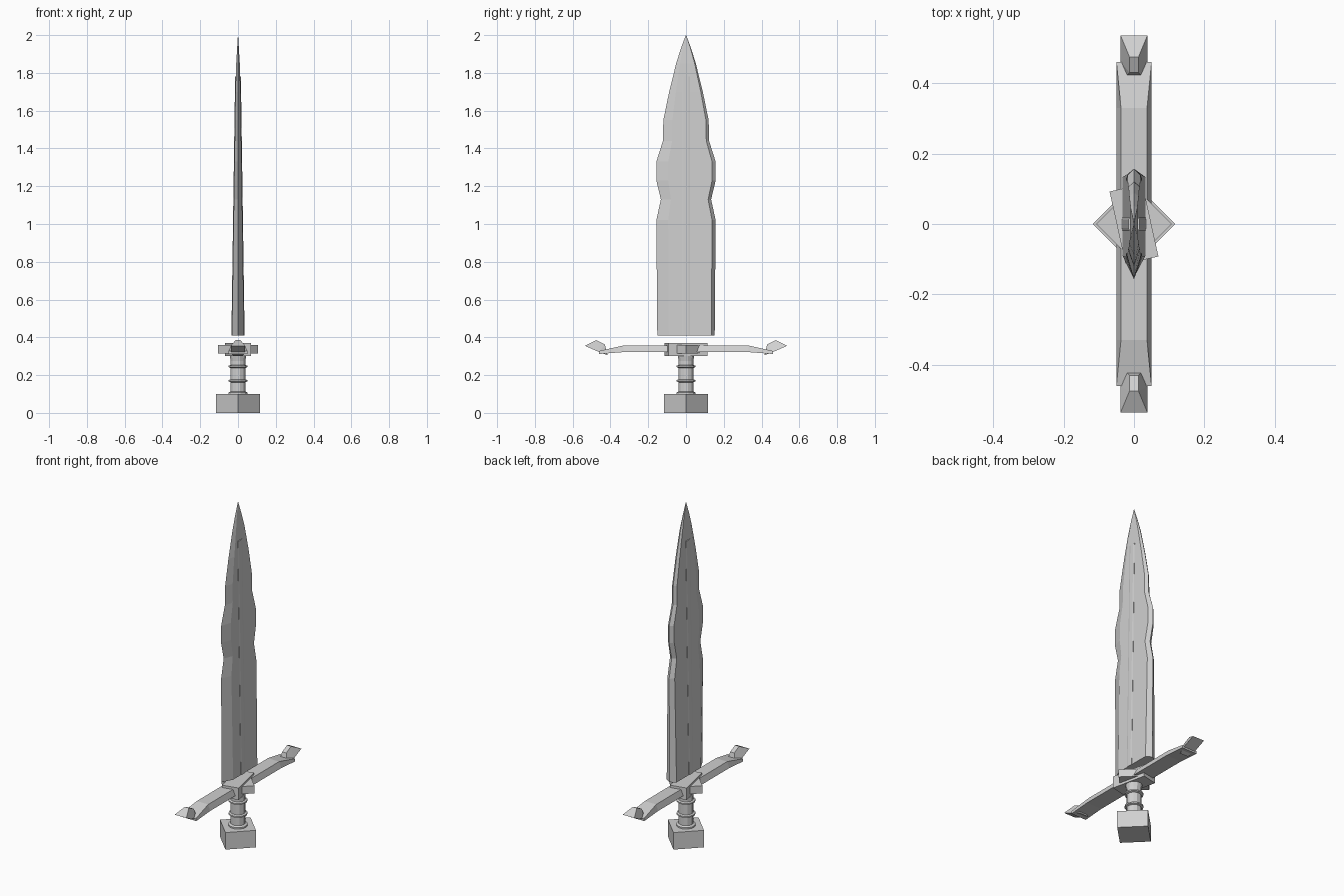
import bpy, bmesh, math
from mathutils import Matrix

if "Cube" in bpy.data.objects:
    bpy.data.objects.remove(bpy.data.objects["Cube"])

steel = bpy.data.materials.new("steel grey")
steel.diffuse_color = (0.63, 0.63, 0.63, 1)
steel.use_nodes = True
steel.node_tree.nodes["Principled BSDF"].inputs["Base Color"].default_value = steel.diffuse_color


def finish(name, bm):
    bmesh.ops.recalc_face_normals(bm, faces=bm.faces[:])
    me = bpy.data.meshes.new(name)
    bm.to_mesh(me)
    bm.free()
    me.materials.append(steel)
    ob = bpy.data.objects.new(name, me)
    bpy.context.collection.objects.link(ob)
    return ob


def loft(name, rings):
    """Skin a closed solid through equal-length point rings."""
    bm = bmesh.new()
    loops = [[bm.verts.new(p) for p in r] for r in rings]
    n = len(loops[0])
    for a, b in zip(loops, loops[1:]):
        for i in range(n):
            j = (i + 1) % n
            bm.faces.new((a[i], a[j], b[j], b[i]))
    bm.faces.new(loops[0])
    bm.faces.new(loops[-1])
    return finish(name, bm)


def ngon(r, z, n):
    return [(r * math.cos(2 * math.pi * (i + .5) / n),
             r * math.sin(2 * math.pi * (i + .5) / n), z) for i in range(n)]


def box(name, size, z, angle):
    bm = bmesh.new()
    bmesh.ops.create_cube(bm, size=1, matrix=Matrix.Translation((0, 0, z))
                          @ Matrix.Rotation(angle, 4, 'Z')
                          @ Matrix.Diagonal((*size, 1)))
    return finish(name, bm)


# Pommel: square block turned on its corner
side = 0.117 * math.sqrt(2)
box("pommel", (side, side, 0.1), 0.05, math.pi / 4)

# Grip with two raised rings and a foot collar
grip = [(.095, .052), (.108, .052), (.114, .04), (.162, .04), (.166, .051), (.174, .051),
        (.178, .04), (.238, .04), (.242, .051), (.250, .051), (.254, .04), (.275, .04), (.305, .046)]
loft("grip", [ngon(r, z, 12) for z, r in grip])

# Crossguard bar with sloped sides and drooping ends
bar = [(-.46, .05, .328, .312), (-.33, .037, .357, .322),
       (.33, .037, .357, .322), (.46, .05, .328, .312)]
loft("guard_bar", [[(-.05, y, lo), (.05, y, lo), (x, y, hi), (-x, y, hi)]
                   for y, x, hi, lo in bar])

# Diamond centre of the guard and the slightly twisted collar block
loft("guard_diamond", [[(.107, 0, z), (0, .107, z), (-.107, 0, z), (0, -.107, z)]
                       for z in (.315, .36)])
box("guard_collar", (.096, .21, .07), .336, math.radians(12.4))

# Faceted guard tips
tip = [(.038, .535, .355), (.038, .46, .322), (.027, .415, .305),
       (.013, .475, .385), (.013, .43, .363)]
for s, label in ((1, "back"), (-1, "front")):
    bm = bmesh.new()
    for x, y, z in tip:
        for m in (1, -1):
            bm.verts.new((m * x, s * y, z))
    bmesh.ops.convex_hull(bm, input=bm.verts[:])
    finish("guard_tip_" + label, bm)


# Blade: sharp front edge, blunt bevelled back, wavy outline
def thickness(z):
    if z < 1.8:
        return .032 - (z - .41) / 1.39 * .02
    return .012 * (2.0 - z) / .2 + .0005


outline = [(.41, .152), (1.02, .157), (1.13, .133), (1.23, .157), (1.33, .157), (1.44, .122),
           (1.55, .12), (1.7, .089), (1.85, .052), (1.93, .027), (2.0, .001)]
rings = []
for z, w in outline:
    t = thickness(z)
    rings.append([(0, -w, z), (t, -.6 * w, z), (t, .88 * w, z),
                  (0, w, z), (-t, .88 * w, z), (-t, -.6 * w, z)])
loft("blade", rings)

# Raised rib down the middle of each blade face
for s, label in ((1, "right"), (-1, "left")):
    loft("blade_rib_" + label, [
        [(s * (thickness(z) - .008), -.02, z), (s * (thickness(z) + .001), -.02, z),
         (s * (thickness(z) + .003), -.012, z), (s * (thickness(z) + .003), .012, z),
         (s * (thickness(z) + .001), .02, z), (s * (thickness(z) - .008), .02, z)]
        for z in (.41, 1.78)])
